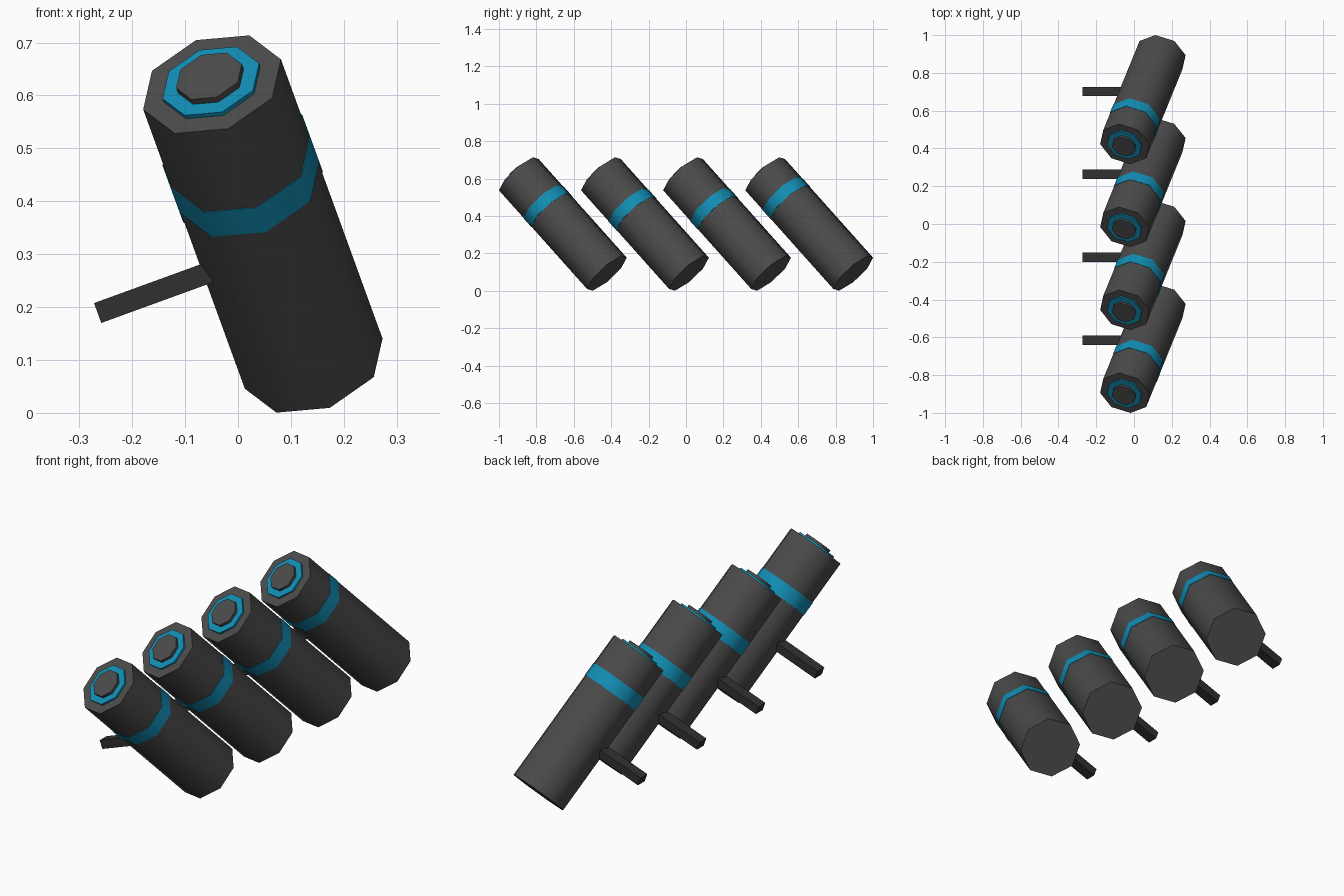
import bpy, bmesh
from math import radians
from mathutils import Matrix, Vector

cube = bpy.data.objects.get("Cube")
if cube:
    bpy.data.objects.remove(cube, do_unlink=True)


def material(name, colour):
    mat = bpy.data.materials.new(name)
    mat.use_nodes = True
    mat.diffuse_color = (*colour, 1)
    mat.node_tree.nodes["Principled BSDF"].inputs["Base Color"].default_value = (*colour, 1)
    return mat


GREY = material("charcoal grey", (0.07, 0.07, 0.07))
DARK = material("dark grey", (0.03, 0.03, 0.03))
BLUE = material("bright blue", (0.006, 0.27, 0.46))


def add_object(name, bm, mat, matrix):
    mesh = bpy.data.meshes.new(name)
    bm.to_mesh(mesh)
    bm.free()
    mesh.materials.append(mat)
    mesh.shade_smooth()
    mesh.set_sharp_from_angle(angle=radians(60))
    obj = bpy.data.objects.new(name, mesh)
    obj.matrix_world = matrix
    bpy.context.collection.objects.link(obj)
    return obj


def octagon(name, radius, low, high, mat, matrix):
    """Eight-sided cylinder between two heights on the tube axis."""
    bm = bmesh.new()
    bmesh.ops.create_cone(bm, cap_ends=True, segments=8, radius1=radius, radius2=radius,
                          depth=high - low,
                          matrix=Matrix.Translation((0, 0, (low + high) / 2)))
    add_object(name, bm, mat, matrix)


def box(name, size, centre, mat, matrix):
    bm = bmesh.new()
    bmesh.ops.create_cube(bm, size=1,
                          matrix=Matrix.Translation(centre) @ Matrix.Diagonal((*size, 1)))
    add_object(name, bm, mat, matrix)


RADIUS = 0.1385
HALF = 0.3665
SPACING = 0.439
BAND_SHIFT = (0, 0.025, 0.02, -0.06)   # each band sits at its own height

roll = Matrix.Rotation(radians(-20), 4, "Y")
lean = roll @ Matrix.Rotation(radians(40), 4, "X")

for i, shift in enumerate(BAND_SHIFT):
    tube = Matrix.Translation((0.047, SPACING * (i - 1.5), 0.357)) @ lean
    n = i + 1

    # Main tube
    octagon(f"tube_{n}", RADIUS, -HALF, HALF, GREY, tube)

    # Coloured band around the tube
    band = HALF - 0.238 - shift
    octagon(f"band_{n}", RADIUS + 0.002, band - 0.032, band + 0.032, BLUE, tube)

    # Raised ring and centre disc on the upper end
    octagon(f"end_ring_{n}", 0.097, HALF - 0.02, HALF + 0.009, BLUE, tube)
    octagon(f"end_disc_{n}", 0.066, HALF - 0.02, HALF + 0.022, GREY, tube)

    # Mounting bar out of the side
    anchor = tube @ Vector((0, 0, -0.067))
    box(f"mounting_bar_{n}", (0.351, 0.05, 0.04), (-0.1755, 0, 0), DARK,
        Matrix.Translation(anchor) @ roll)
